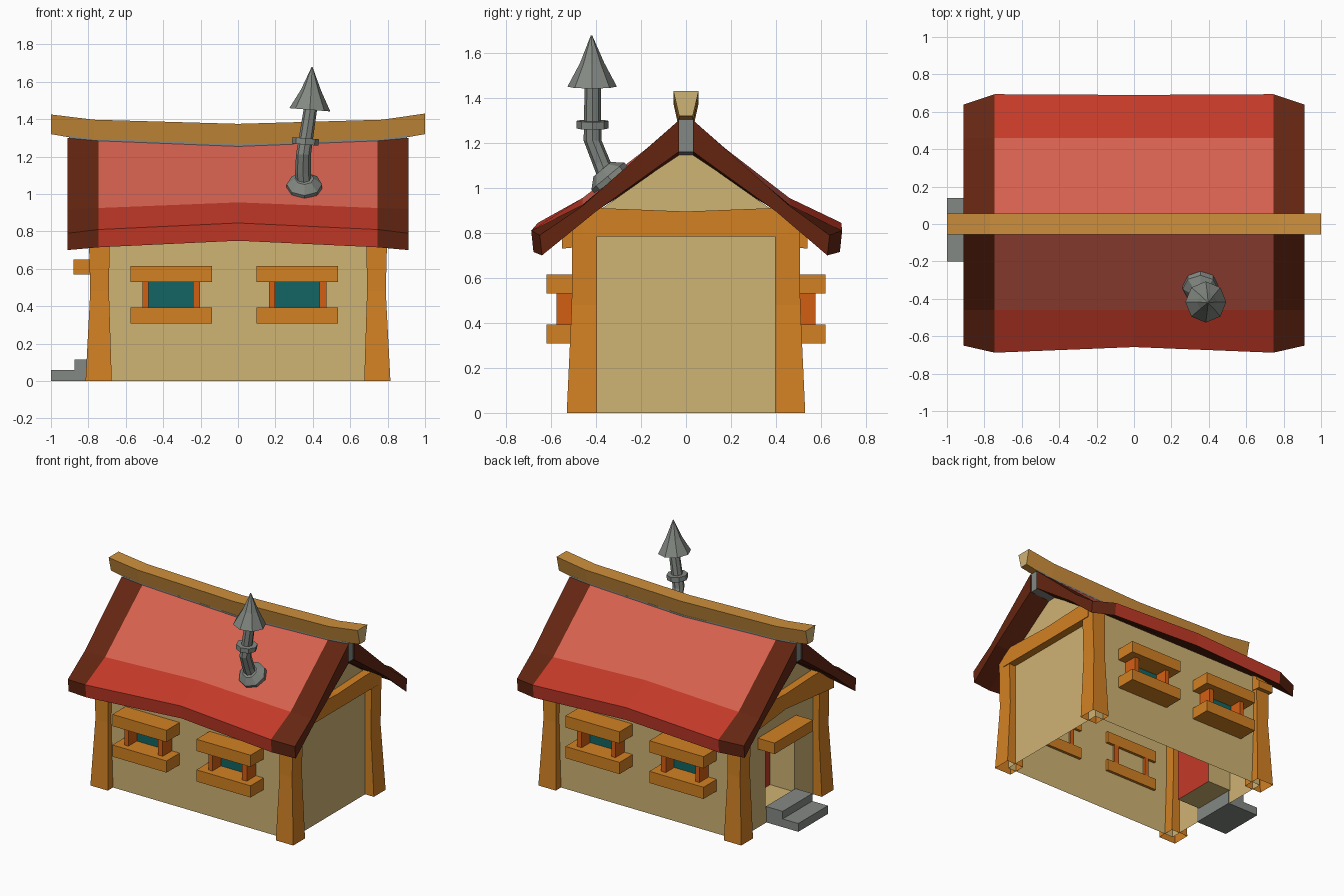
import bpy, math
from mathutils import Vector, Matrix

if "Cube" in bpy.data.objects:
    bpy.data.objects.remove(bpy.data.objects["Cube"])

# ---- flat colours (given as sRGB, stored linear) ----
def mat(name, r, g, b):
    lin = lambda c: ((c / 255 + 0.055) / 1.055) ** 2.4 if c > 10 else c / 3294
    m = bpy.data.materials.new(name)
    m.diffuse_color = (lin(r), lin(g), lin(b), 1)
    m.use_nodes = True
    m.node_tree.nodes["Principled BSDF"].inputs["Base Color"].default_value = m.diffuse_color
    return m

TAN = mat("tan plaster", 207, 179, 115)
WOOD = mat("orange wood", 210, 129, 35)
RIDGE = mat("ridge wood", 206, 144, 60)
FRAME = mat("frame orange", 212, 95, 20)
GLASS = mat("teal glass", 19, 101, 99)
RED = mat("red roof", 196, 58, 40)
SALMON = mat("light red roof", 214, 97, 79)
BROWN = mat("dark brown", 100, 37, 17)
GREY = mat("grey stone", 132, 137, 131)

def make(name, verts, faces, mats, idx=None):
    me = bpy.data.meshes.new(name)
    me.from_pydata([tuple(v) for v in verts], [], faces)
    for m in mats:
        me.materials.append(m)
    if idx:
        me.polygons.foreach_set("material_index", idx)
    ob = bpy.data.objects.new(name, me)
    bpy.context.collection.objects.link(ob)
    bpy.context.view_layer.objects.active = ob
    bpy.ops.object.mode_set(mode='EDIT')
    bpy.ops.mesh.select_all(action='SELECT')
    bpy.ops.mesh.normals_make_consistent(inside=False)
    bpy.ops.object.mode_set(mode='OBJECT')
    return ob

def loft(name, rings, mats, rule=lambda seg, side: 0, caps=(True, True), cap_mat=0):
    """Skin closed rings of equal size; rule(segment, side) gives the material."""
    n = len(rings[0])
    verts = [v for r in rings for v in r]
    faces, idx = [], []
    for i in range(len(rings) - 1):
        for j in range(n):
            k = (j + 1) % n
            faces.append((i*n + j, i*n + k, (i+1)*n + k, (i+1)*n + j))
            idx.append(rule(i, j))
    if caps[0]:
        faces.append(tuple(range(n))); idx.append(cap_mat)
    if caps[1]:
        faces.append(tuple(range(len(verts) - n, len(verts)))); idx.append(cap_mat)
    return make(name, verts, faces, mats, idx)

def box(name, x0, x1, y0, y1, z0, z1, m):
    ring = lambda z: [(x0, y0, z), (x1, y0, z), (x1, y1, z), (x0, y1, z)]
    return loft(name, [ring(z0), ring(z1)], [m])

def extrude_x(name, profile, x0, x1, m):
    return loft(name, [[(x, y, z) for y, z in profile] for x in (x0, x1)], [m])

def polys(name, plist, m):
    verts, faces = [], []
    for p in plist:
        faces.append(tuple(range(len(verts), len(verts) + len(p))))
        verts += p
    return make(name, verts, faces, [m])

# ---- walls: open shell, doorway in the left gable ----
WX, WY = 0.745, 0.47
D0, D1, DZ0, DZ1, DX = -0.18, 0.15, 0.10, 0.60, -0.55

def gable_top(x, z):
    return [(x, -WY, z), (x, WY, z), (x, WY, 0.84), (x, 0.40, 0.89), (x, 0.03, 1.15),
            (x, -0.03, 1.15), (x, -0.40, 0.89), (x, -WY, 0.84)]

def rect_x(x, y0, y1, z0, z1):
    return [(x, y0, z0), (x, y1, z0), (x, y1, z1), (x, y0, z1)]

for s, n in ((-1, "front"), (1, "back")):
    polys(n + "_wall", [[(-WX, s*WY, 0), (WX, s*WY, 0), (WX, s*WY, 0.85), (-WX, s*WY, 0.85)]], TAN)
polys("right_gable_wall", [gable_top(WX, 0)], TAN)
polys("left_gable_wall", [gable_top(-WX, DZ1), rect_x(-WX, -WY, D0, 0, DZ1),
                          rect_x(-WX, D1, WY, 0, DZ1), rect_x(-WX, D0, D1, 0, DZ0)], TAN)
# recessed doorway
side = lambda y: [(-WX, y, DZ0), (DX, y, DZ0), (DX, y, DZ1), (-WX, y, DZ1)]
flat = lambda z: [(-WX, D0, z), (DX, D0, z), (DX, D1, z), (-WX, D1, z)]
polys("doorway", [side(D0), side(D1), flat(DZ0), flat(DZ1)], TAN)
polys("door", [rect_x(DX, D0, D1, DZ0, DZ1)], RED)
box("door_lintel", -0.88, -0.70, -0.20, 0.24, 0.57, 0.65, WOOD)
box("lower_step", -1.0, -0.74, -0.20, 0.14, 0, 0.06, GREY)
box("upper_step", -0.875, -0.74, -0.20, 0.14, 0.06, 0.115, GREY)

# ---- corner posts, narrower in the middle ----
for sx in (-1, 1):
    for sy in (-1, 1):
        rings = []
        for z, xi, xo, yi, yo in ((0, 0.675, 0.815, 0.395, 0.53), (0.48, 0.69, 0.79, 0.395, 0.508),
                                  (0.86, 0.685, 0.80, 0.395, 0.505)):
            rings.append([(sx*xi, sy*yi, z), (sx*xo, sy*yi, z), (sx*xo, sy*yo, z), (sx*xi, sy*yo, z)])
        loft("corner_post", rings, [WOOD], caps=(False, True))

# ---- gable tie beams ----
top = [(0.38, 0.91), (0, 0.895), (-0.38, 0.91)]
extrude_x("right_tie_beam", [(-0.46, 0.785), (0.46, 0.785), (0.46, 0.86)] + top + [(-0.46, 0.86)],
          0.68, 0.803, WOOD)
extrude_x("left_tie_beam", [(-0.55, 0.73), (0, 0.785), (0.54, 0.73), (0.54, 0.79)] + top + [(-0.55, 0.79)],
          -0.803, -0.68, WOOD)

# ---- windows ----
for s in (-1, 1):
    for x0, x1 in ((-0.575, -0.14), (0.10, 0.535)):
        def wbox(name, a, b, depth, z0, z1, m):
            y0, y1 = sorted((s*0.45, s*depth))
            box(name, a, b, y0, y1, z0, z1, m)
        wbox("window_head", x0, x1, 0.62, 0.53, 0.615, WOOD)
        wbox("window_sill", x0, x1, 0.62, 0.308, 0.393, WOOD)
        wbox("window_jamb", x0 + 0.065, x0 + 0.097, 0.575, 0.39, 0.535, FRAME)
        wbox("window_jamb", x1 - 0.10, x1 - 0.062, 0.575, 0.39, 0.535, FRAME)
        y = s * 0.478
        polys("window_glass", [[(x0 + 0.08, y, 0.38), (x1 - 0.08, y, 0.38),
                                (x1 - 0.08, y, 0.54), (x0 + 0.08, y, 0.54)]], GLASS)

# ---- roof: each slope is a bent slab lofted along x ----
# x, ridge z, kink z, eave y (front, back), eave top z, eave bottom z
half = [(0.912, 1.30, 0.92, 0.65, 0.638, 0.79, 0.70),
        (0.745, 1.285, 0.925, 0.688, 0.694, 0.81, 0.715)]
mid = (0, 1.255, 0.955, 0.658, 0.69, 0.845, 0.75)
stations = [(-h[0],) + h[1:] for h in half] + [mid] + half[::-1]

def roof_rule(seg, j):
    if seg in (0, 3) or j > 2:
        return 2
    return 0 if j == 0 else 1

for s, name in ((-1, "front_roof"), (1, "back_roof")):
    rings = []
    for x, rz, kz, ef, eb, et, ebot in stations:
        e = ef if s < 0 else eb
        prof = [(0.032, rz), (0.46, kz), (e, et), (e - 0.01, ebot), (0.40, kz - 0.025), (0.032, rz - 0.14)]
        rings.append([(x, s*y, z) for y, z in prof])
    loft(name, rings, [SALMON, RED, BROWN], roof_rule, cap_mat=2)

# grey filler under the ridge
loft("ridge_filler", [[(st[0]*0.99, y, st[1] + dz) for y, dz in
     ((-0.033, -0.14), (0.033, -0.14), (0.033, 0.01), (-0.033, 0.01))] for st in stations], [GREY])

# sagging ridge beam with pale cut ends
loft("ridge_beam", [[(x, -0.03, b), (x, 0.03, b), (x, 0.056, t), (x, -0.056, t)] for x, b, t in
     ((-1, 1.32, 1.425), (-0.77, 1.28, 1.397), (0, 1.258, 1.375), (0.77, 1.28, 1.397), (1, 1.32, 1.43))],
     [RIDGE, TAN], cap_mat=1)

# ---- chimney ----
def ring(c, r, axis=(0, 0, 1), n=8):
    q = Vector((0, 0, 1)).rotation_difference(Vector(axis))
    return [Vector(c) + q @ Vector((r*math.cos(2*math.pi*i/n), r*math.sin(2*math.pi*i/n), 0))
            for i in range(n)]

up = Vector((0, -0.64, 0.77))          # roof slope normal
foot = Vector((0.355, -0.325, 1.025))
loft("chimney_foot", [ring(foot - up*0.03, 0.095, up), ring(foot + up*0.035, 0.095, up),
                      ring(foot + up*0.075, 0.05, up)], [GREY])
loft("chimney_pipe", [ring((0.355, -0.345, 1.03), 0.042), ring((0.347, -0.375, 1.11), 0.042),
                      ring((0.35, -0.415, 1.21), 0.040), ring((0.365, -0.415, 1.31), 0.038),
                      ring((0.388, -0.415, 1.46), 0.036)], [GREY])
tilt = (0.08, 0, 1)
loft("chimney_collar", [ring((0.359, -0.415, 1.264), 0.071, tilt), ring((0.362, -0.415, 1.298), 0.071, tilt)], [GREY])
loft("chimney_cap", [ring((0.384, -0.417, 1.45), 0.11, tilt), ring((0.391, -0.417, 1.555), 0.054, tilt),
                     ring((0.396, -0.42, 1.678), 0.003, tilt)], [GREY])
